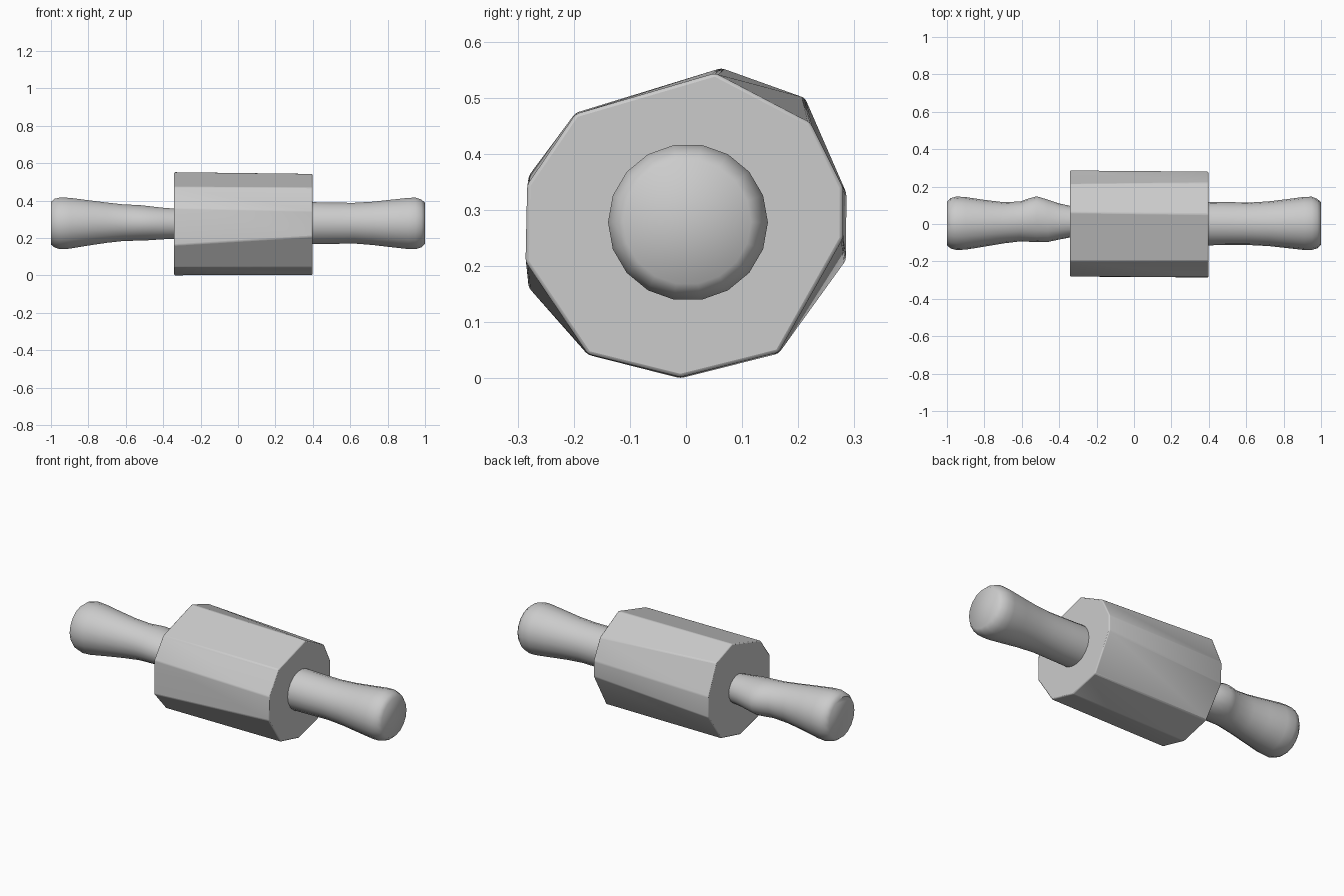
import bpy, bmesh, math

grey = bpy.data.materials.new("plain grey")
grey.diffuse_color = (0.6, 0.6, 0.6, 1)


def loft(name, rings):
    """Skin a closed tube through equal-length rings and cap both ends."""
    bm = bmesh.new()
    loops = [[bm.verts.new(p) for p in ring] for ring in rings]
    n = len(loops[0])
    for a, b in zip(loops, loops[1:]):
        for i in range(n):
            j = (i + 1) % n
            bm.faces.new((a[i], a[j], b[j], b[i]))
    bm.faces.new(loops[0])
    bm.faces.new(loops[-1])
    bmesh.ops.recalc_face_normals(bm, faces=bm.faces)
    mesh = bpy.data.meshes.new(name)
    bm.to_mesh(mesh)
    bm.free()
    obj = bpy.data.objects.new(name, mesh)
    bpy.context.collection.objects.link(obj)
    mesh.materials.append(grey)
    return obj


def shade(obj, angle):
    bpy.ops.object.select_all(action='DESELECT')
    obj.select_set(True)
    bpy.context.view_layer.objects.active = obj
    bpy.ops.object.shade_smooth_by_angle(angle=math.radians(angle))


def handle(name, sections, sides=18):
    """Sections are (x, front y, back y, bottom z, top z)."""
    rings = []
    for x, y0, y1, z0, z1 in sections:
        ring = []
        for i in range(sides):
            t = 2 * math.pi * i / sides
            c, s = math.cos(t), math.sin(t)
            ring.append((x, (y0 + y1) / 2 + c * (y1 - y0) / 2,
                         (z0 + z1) / 2 + s * (z1 - z0) / 2))
        rings.append(ring)
    shade(loft(name, rings), 50)


# Roughly carved ten-sided barrel, slightly different at each end
left_end = [(-0.01, 0.0), (0.165, 0.044), (0.285, 0.21), (0.286, 0.33),
            (0.212, 0.5), (0.063, 0.553), (-0.197, 0.473), (-0.281, 0.36),
            (-0.281, 0.162), (-0.175, 0.042)]
right_end = [(-0.01, 0.002), (0.165, 0.046), (0.28, 0.25), (0.28, 0.34),
             (0.222, 0.455), (0.052, 0.544), (-0.197, 0.471), (-0.283, 0.345),
             (-0.286, 0.208), (-0.175, 0.043)]
barrel = loft("barrel", [[(-0.342, y, z) for y, z in left_end],
                         [(0.398, y, z) for y, z in right_end]])
soft = barrel.modifiers.new("soft edges", 'BEVEL')
soft.width = 0.006
soft.segments = 2
soft.limit_method = 'ANGLE'
soft.angle_limit = math.radians(12)
shade(barrel, 35)

# Right handle: even waist flaring to a rounded knob
handle("right_handle", [
    (0.38, -0.114, 0.119, 0.165, 0.394),
    (0.50, -0.113, 0.117, 0.167, 0.391),
    (0.62, -0.113, 0.115, 0.169, 0.390),
    (0.72, -0.118, 0.121, 0.161, 0.396),
    (0.82, -0.129, 0.133, 0.149, 0.407),
    (0.91, -0.139, 0.145, 0.139, 0.417),
    (0.95, -0.139, 0.146, 0.138, 0.418),
    (0.98, -0.130, 0.134, 0.148, 0.408),
    (1.00, -0.112, 0.116, 0.167, 0.390)])

# Left handle: tapers to a thin neck, with a lump at the back
handle("left_handle", [
    (-1.00, -0.115, 0.118, 0.163, 0.395),
    (-0.98, -0.131, 0.138, 0.147, 0.412),
    (-0.95, -0.139, 0.147, 0.138, 0.419),
    (-0.90, -0.137, 0.144, 0.141, 0.417),
    (-0.80, -0.121, 0.129, 0.158, 0.404),
    (-0.70, -0.104, 0.117, 0.173, 0.391),
    (-0.61, -0.093, 0.120, 0.183, 0.381),
    (-0.56, -0.095, 0.137, 0.184, 0.379),
    (-0.52, -0.097, 0.148, 0.184, 0.377),
    (-0.46, -0.096, 0.130, 0.188, 0.370),
    (-0.40, -0.083, 0.110, 0.192, 0.363),
    (-0.32, -0.068, 0.092, 0.196, 0.357)])
